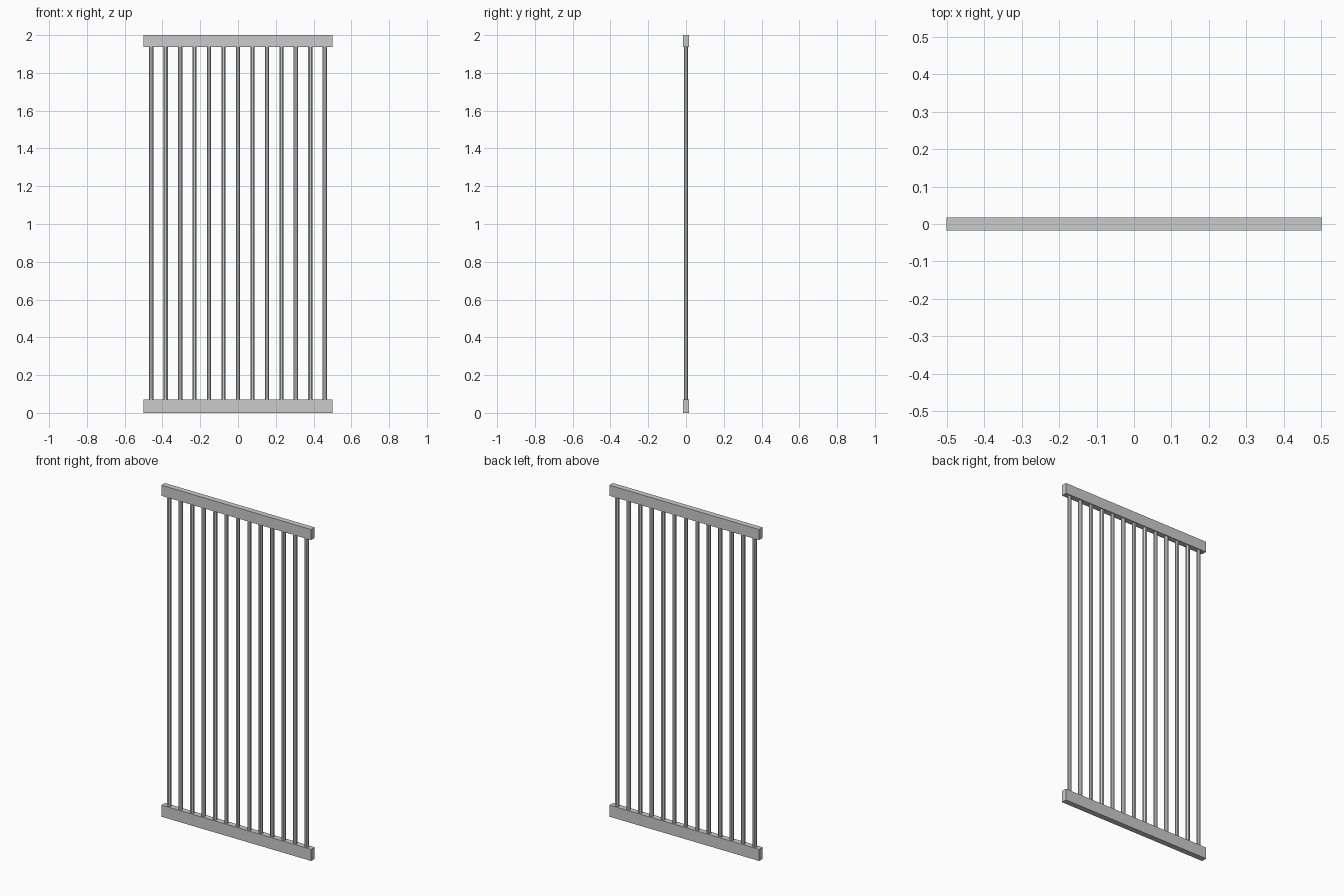
import bpy
from math import pi

if "Cube" in bpy.data.objects:
    bpy.data.objects.remove(bpy.data.objects["Cube"])

DEPTH = 0.034
BOTTOM_H, TOP_H = 0.07, 0.064
BAR_COUNT, BAR_SPAN, BAR_RADIUS = 13, 0.92, 0.0125


def rail(name, z0, z1):
    bpy.ops.mesh.primitive_cube_add(size=1, location=(0, 0, (z0 + z1) / 2))
    obj = bpy.context.object
    obj.name = name
    obj.scale = (1.0, DEPTH, z1 - z0)
    bpy.ops.object.transform_apply(location=False, rotation=False, scale=True)


# Horizontal rails
rail("bottom_rail", 0, BOTTOM_H)
rail("top_rail", 2 - TOP_H, 2)

# Evenly spaced eight-sided bars, ending at the rails
z0, z1 = BOTTOM_H, 2 - TOP_H
for i in range(BAR_COUNT):
    x = -BAR_SPAN / 2 + BAR_SPAN * i / (BAR_COUNT - 1)
    bpy.ops.mesh.primitive_cylinder_add(
        vertices=8, radius=BAR_RADIUS, depth=z1 - z0,
        location=(x, 0, (z0 + z1) / 2), rotation=(0, 0, pi / 8))
    bpy.context.object.name = f"vertical_bar_{i + 1:02d}"
